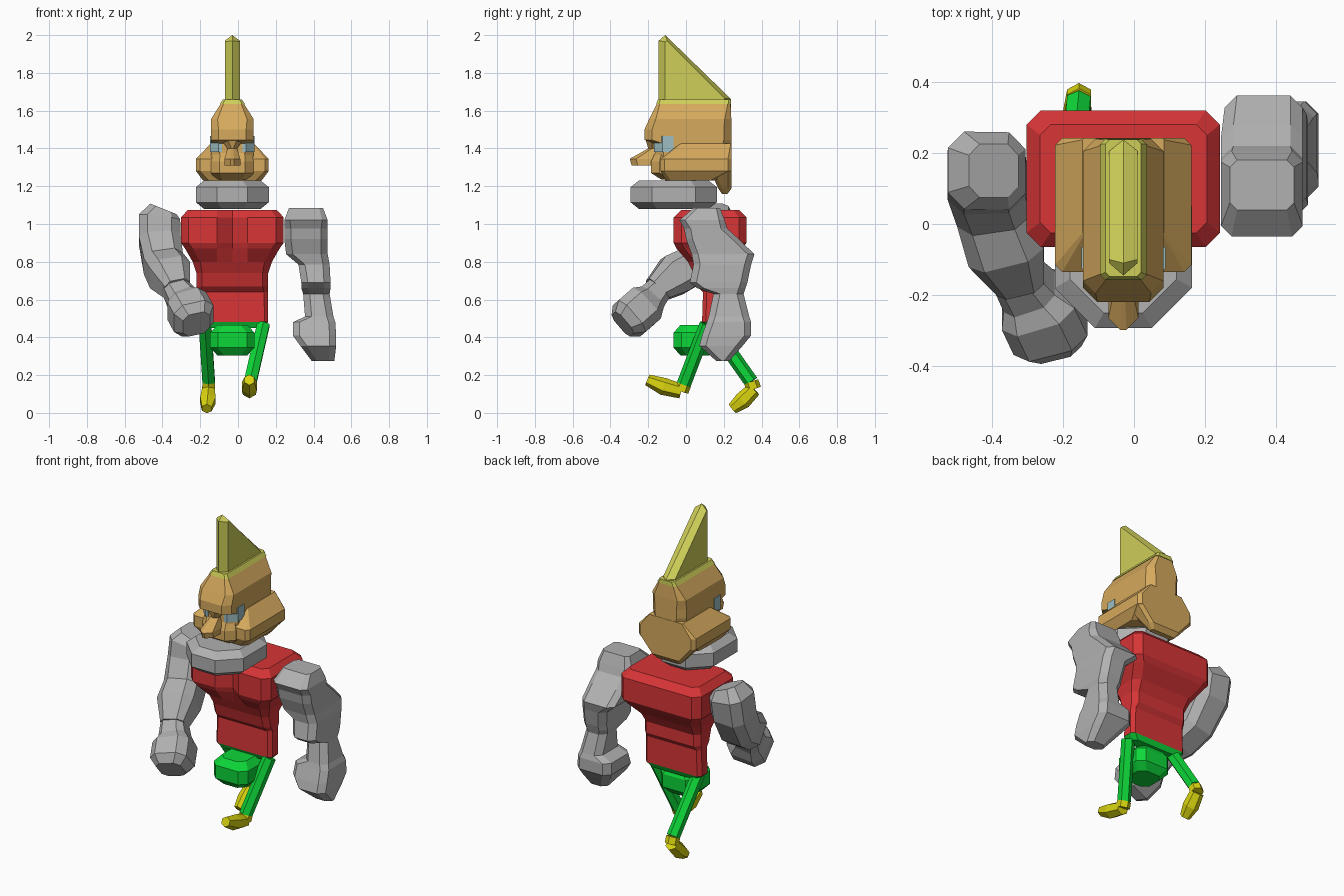
import bpy, bmesh, math
from mathutils import Vector

CX = -0.03  # body mid-line


def mat(name, rgb):
    m = bpy.data.materials.new(name)
    m.diffuse_color = (*rgb, 1)
    return m


RED = mat("red", (0.68, 0.035, 0.037))
GREEN = mat("green", (0.004, 0.68, 0.04))
GREY = mat("grey", (0.44, 0.44, 0.44))
TAN = mat("tan", (0.67, 0.40, 0.11))
OLIVE = mat("olive yellow", (0.62, 0.62, 0.10))
YELLOW = mat("yellow", (0.70, 0.66, 0.005))
BLUE = mat("pale blue", (0.34, 0.52, 0.56))


def loft(name, rings, *mats):
    """Skin a list of equal-length point rings and cap both ends."""
    bm = bmesh.new()
    vs = [[bm.verts.new(p) for p in r] for r in rings]
    n = len(rings[0])
    for a, b in zip(vs, vs[1:]):
        for i in range(n):
            j = (i + 1) % n
            bm.faces.new((a[i], a[j], b[j], b[i]))
    bm.faces.new(vs[0])
    bm.faces.new(vs[-1])
    bmesh.ops.recalc_face_normals(bm, faces=bm.faces)
    me = bpy.data.meshes.new(name)
    bm.to_mesh(me)
    bm.free()
    for m in mats:
        me.materials.append(m)
    ob = bpy.data.objects.new(name, me)
    bpy.context.collection.objects.link(ob)
    return ob


def ring(z, x0, x1, y0, y1, c=0.035, groove=None):
    """Horizontal rectangle with cut corners; groove notches the front middle."""
    c = min(c, (x1 - x0) * 0.4, (y1 - y0) * 0.4)
    pts = [(x0, y1 - c), (x0, y0 + c), (x0 + c, y0)]
    if groove is not None:
        m = (x0 + x1) / 2
        pts += [(m - 0.08, y0), (m, y0 + groove), (m + 0.08, y0)]
    pts += [(x1 - c, y0), (x1, y0 + c), (x1, y1 - c), (x1 - c, y1), (x0 + c, y1)]
    return [(x, y, z) for x, y in pts]


def mid(z, hw, y0, y1, c=0.035, groove=None):
    return ring(z, CX - hw, CX + hw, y0, y1, c, groove)


def sweep(name, path, angles, material):
    """Limb along (x, y, z, radius) points; angles (degrees) give the section."""
    pts = [Vector(p[:3]) for p in path]
    rings = []
    for i, p in enumerate(pts):
        t = (pts[min(i + 1, len(pts) - 1)] - pts[max(i - 1, 0)]).normalized()
        u = (Vector((1, 0, 0)) - t * t.x).normalized()
        v = t.cross(u)
        r = path[i][3] / math.cos(math.radians(30))
        rings.append([p + (u * math.cos(a) + v * math.sin(a)) * r
                      for a in map(math.radians, angles)])
    return loft(name, rings, material)


HEX = [30 + 60 * k for k in range(6)]
BLOCK = [90 * k + d for k in range(4) for d in (30, 60)]  # square, cut corners

# Torso: grooved chest, tapering belly, narrow waist, green underside
torso = loft("torso", [
    mid(1.075, 0.235, -0.025, 0.28, 0.03, 0.03),
    mid(1.035, 0.272, -0.065, 0.32, 0.04, 0.06),
    mid(0.90, 0.272, -0.065, 0.32, 0.04, 0.06),
    mid(0.87, 0.25, -0.05, 0.30, 0.04, 0.05),
    mid(0.80, 0.21, 0.01, 0.235, 0.04, 0.0),
    mid(0.74, 0.19, 0.04, 0.20, 0.03, 0.0),
    mid(0.67, 0.19, 0.06, 0.20, 0.03, 0.0),
    mid(0.64, 0.188, 0.09, 0.18, 0.02, 0.0),
    mid(0.48, 0.19, 0.085, 0.18, 0.02, 0.0),
    mid(0.45, 0.16, 0.10, 0.165, 0.02, 0.0)], RED, GREEN)
for f in torso.data.polygons:
    f.material_index = int(f.center.z < 0.475)

# Pelvis
loft("pelvis", [
    mid(0.465, 0.08, -0.03, 0.14), mid(0.425, 0.117, -0.065, 0.16, 0.04),
    mid(0.345, 0.117, -0.065, 0.16, 0.04), mid(0.305, 0.08, -0.03, 0.125)], GREEN)

# Collar: flat bevelled octagon
loft("collar", [
    mid(1.23, 0.15, -0.25, 0.12, 0.095), mid(1.195, 0.193, -0.293, 0.163, 0.113),
    mid(1.115, 0.193, -0.293, 0.163, 0.113), mid(1.08, 0.15, -0.25, 0.12, 0.095)], GREY)

# Head: skull, jaw, mouth block, nape, nose and nose bridge
loft("skull", [
    mid(1.655, 0.05, -0.145, 0.235, 0.01), mid(1.555, 0.113, -0.195, 0.24, 0.035),
    mid(1.50, 0.113, -0.22, 0.24, 0.04), mid(1.445, 0.113, -0.22, 0.24, 0.04),
    mid(1.425, 0.113, -0.165, 0.24, 0.045), mid(1.30, 0.113, -0.165, 0.24, 0.045)], TAN)
loft("jaw", [
    mid(1.425, 0.115, -0.03, 0.242, 0.005), mid(1.345, 0.192, -0.135, 0.242, 0.02),
    mid(1.28, 0.192, -0.135, 0.242, 0.02), mid(1.23, 0.155, -0.11, 0.16, 0.03)], TAN)
loft("mouth", [
    mid(1.375, 0.10, -0.165, 0), mid(1.33, 0.113, -0.185, 0, 0.045),
    mid(1.27, 0.113, -0.185, 0, 0.045), mid(1.235, 0.09, -0.13, 0)], TAN)
loft("nape", [
    mid(1.345, 0.188, 0.12, 0.242, 0.02), mid(1.28, 0.188, 0.13, 0.242, 0.02),
    mid(1.19, 0.11, 0.17, 0.242, 0.02), mid(1.16, 0.08, 0.19, 0.22, 0.01)], TAN)
loft("nose", [
    mid(1.46, 0.07, -0.218, -0.1, 0.04), mid(1.40, 0.025, -0.20, -0.1, 0.02),
    mid(1.345, 0.042, -0.298, -0.1, 0.038), mid(1.31, 0.042, -0.288, -0.1, 0.038)], TAN)

# Eyes: thin plates following the cut front corners of the skull
for side, name in ((-1, "left_eye"), (1, "right_eye")):
    rings = []
    for z in (1.465, 1.38):
        outline = ((0.055, -0.170), (0.073, -0.170), (0.118, -0.125), (0.118, -0.065),
                   (0.109, -0.065), (0.109, -0.12), (0.068, -0.161), (0.055, -0.161))
        rings.append([(CX + side * x, y, z) for x, y in outline])
    loft(name, rings, BLUE)

# Crest: flat sides meeting in a ridge round the edge
flat = ((-0.11, 1.60), (-0.11, 1.965), (-0.10, 1.97), (0.205, 1.665), (0.205, 1.60))
ridge = ((-0.145, 1.60), (-0.145, 1.97), (-0.11, 2.0), (0.237, 1.663), (0.237, 1.60))
loft("crest", [[(CX + x, y, z) for y, z in prof]
               for x, prof in ((-0.04, flat), (0, ridge), (0.04, flat))], OLIVE)
loft("crest_base", [mid(1.66, 0.05, -0.148, 0.238, 0.012),
                    mid(1.635, 0.066, -0.158, 0.239, 0.015)], OLIVE)

# Right arm hangs down, swung slightly back
loft("right_arm", [
    ring(1.085, 0.27, 0.45, 0.04, 0.18, 0.02), ring(1.02, 0.245, 0.475, -0.035, 0.205, 0.03),
    ring(0.975, 0.245, 0.475, -0.01, 0.22), ring(0.92, 0.245, 0.475, 0.0, 0.28),
    ring(0.84, 0.255, 0.475, 0.03, 0.362), ring(0.785, 0.32, 0.485, 0.04, 0.345),
    ring(0.69, 0.335, 0.49, 0.02, 0.325), ring(0.66, 0.335, 0.49, 0.06, 0.315),
    ring(0.63, 0.345, 0.485, 0.145, 0.305), ring(0.51, 0.355, 0.505, 0.12, 0.335),
    ring(0.48, 0.29, 0.515, 0.11, 0.345), ring(0.41, 0.29, 0.52, 0.085, 0.345),
    ring(0.355, 0.33, 0.52, 0.07, 0.30), ring(0.275, 0.39, 0.51, 0.16, 0.23)], GREY)

# Left arm bends forward at the elbow
sweep("left_arm", [
    (-0.395, 0.15, 1.08, 0.075), (-0.415, 0.15, 1.03, 0.11), (-0.415, 0.13, 0.92, 0.11),
    (-0.395, 0.05, 0.79, 0.105), (-0.36, -0.06, 0.73, 0.11), (-0.32, -0.16, 0.65, 0.07)],
    BLOCK, GREY)
sweep("left_hand", [
    (-0.34, -0.13, 0.67, 0.065), (-0.295, -0.19, 0.60, 0.08), (-0.27, -0.225, 0.565, 0.11),
    (-0.235, -0.30, 0.50, 0.11), (-0.22, -0.335, 0.47, 0.075)], BLOCK, GREY)

# Legs and boots in a walking stride: name, hip, ankle, heel, instep, toe
for name, hip, ankle, heel, instep, toe in (
        ("right", (0.135, 0.11, 0.47), (0.062, -0.012, 0.15), (0.06, -0.025, 0.115),
         (0.06, -0.12, 0.14), (0.06, -0.205, 0.175)),
        ("left", (-0.175, 0.13, 0.47), (-0.155, 0.345, 0.165), (-0.155, 0.36, 0.125),
         (-0.16, 0.30, 0.065), (-0.165, 0.245, 0.022))):
    sweep(name + "_leg", [(*hip, 0.033), (*ankle, 0.033)], HEX, GREEN)
    sweep(name + "_ankle", [(*ankle, 0.034), (*heel, 0.034)], HEX, YELLOW)
    sweep(name + "_boot", [(*heel, 0.034), (*instep, 0.04), (*toe, 0.026)], HEX, YELLOW)
